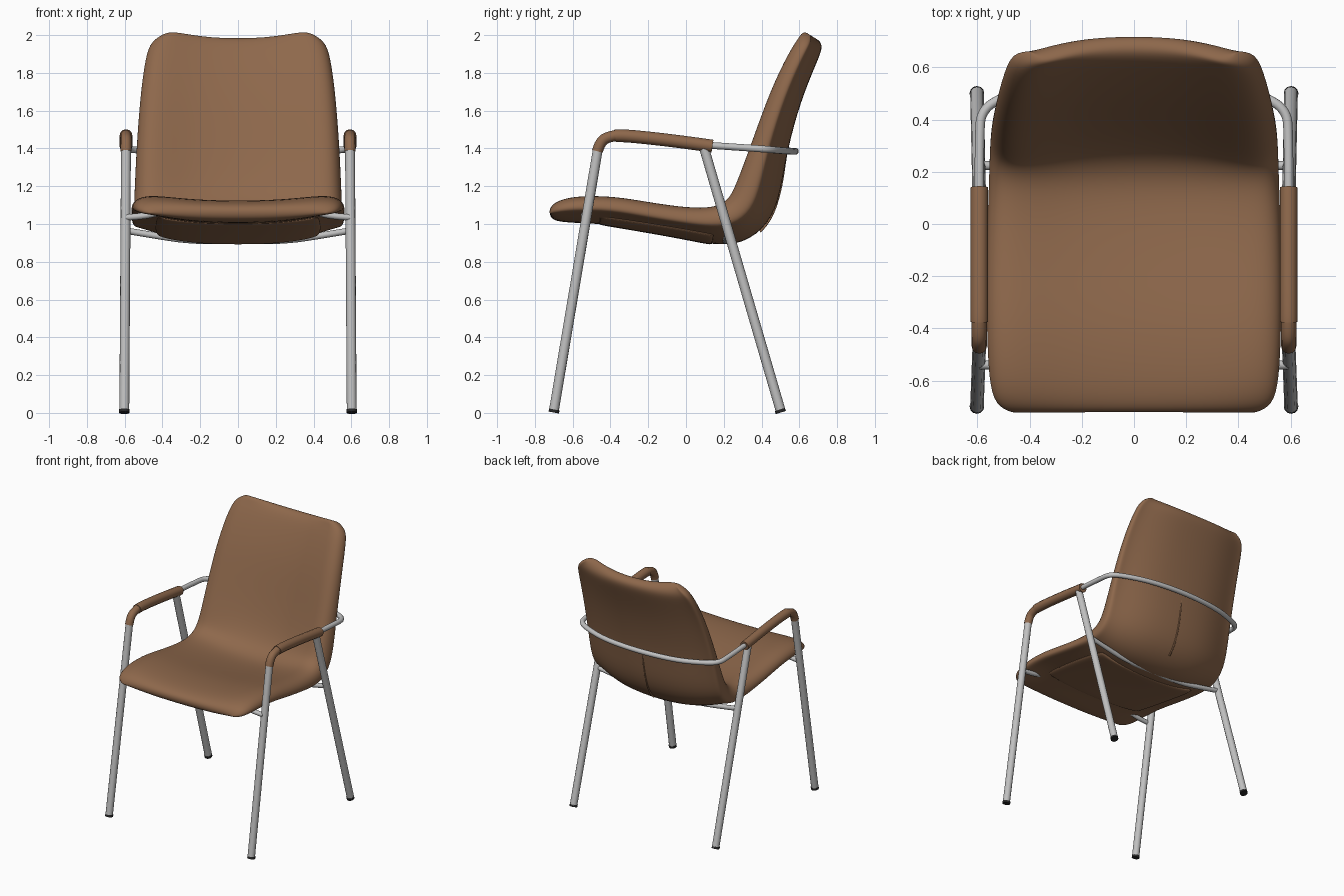
import bpy, bmesh, math
from mathutils import Vector

if "Cube" in bpy.data.objects:
    bpy.data.objects.remove(bpy.data.objects["Cube"])


def material(name, rgb):
    m = bpy.data.materials.new(name)
    m.use_nodes = True
    color = (*rgb, 1)
    m.diffuse_color = color
    bsdf = m.node_tree.nodes["Principled BSDF"]
    bsdf.inputs["Base Color"].default_value = color
    bsdf.inputs["Roughness"].default_value = 0.6
    return m


BROWN = material("brown leather", (0.27, 0.138, 0.071))
STEEL = material("grey steel", (0.53, 0.53, 0.53))
BLACK = material("black rubber", (0.02, 0.02, 0.02))


def activate(ob):
    bpy.ops.object.select_all(action='DESELECT')
    ob.select_set(True)
    bpy.context.view_layer.objects.active = ob


def padded_shell(name, stations, mat, droop, sides=28):
    """Sweep a rounded, curled section; each station is y, z, half width, half thickness, curl."""
    bm = bmesh.new()
    rings = []
    for i, (y, z, w, t, curl) in enumerate(stations):
        a = stations[max(i - 1, 0)]
        b = stations[min(i + 1, len(stations) - 1)]
        tangent = Vector((0, b[0] - a[0], b[1] - a[1])).normalized()
        normal = Vector((0, -tangent.z, tangent.y))
        ring = []
        for k in range(sides):
            ang = math.tau * k / sides
            c, s = math.cos(ang), math.sin(ang)
            u = math.copysign(abs(c) ** 0.8, c)
            v = math.copysign(abs(s) ** 0.65, s)
            # The curl rises towards the sides, rolls over at the edge, and is flatter underneath
            rise = curl * abs(u) ** 2.3 * (1 - droop * abs(u) ** 10) * (0.84 + 0.18 * v)
            ring.append(bm.verts.new(Vector((w * u, y, z)) + normal * (rise + t * v)))
        rings.append(ring)
    for r0, r1 in zip(rings, rings[1:]):
        for k in range(sides):
            n = (k + 1) % sides
            bm.faces.new((r0[k], r0[n], r1[n], r1[k]))
    # Close both ends with strips joining the upper and lower halves
    for ring in (rings[0], rings[-1]):
        for k in range(sides // 2):
            ids = dict.fromkeys((k, k + 1, sides - k - 1, (sides - k) % sides))
            bm.faces.new([ring[j] for j in ids])
    bmesh.ops.recalc_face_normals(bm, faces=bm.faces)
    me = bpy.data.meshes.new(name)
    bm.to_mesh(me)
    bm.free()
    me.materials.append(mat)
    ob = bpy.data.objects.new(name, me)
    bpy.context.collection.objects.link(ob)
    sub = ob.modifiers.new("smooth", 'SUBSURF')
    sub.levels = sub.render_levels = 2
    activate(ob)
    bpy.ops.object.shade_smooth()


def tube(name, points, radius, mat):
    """Round tube along a smoothed control path."""
    cu = bpy.data.curves.new(name, 'CURVE')
    cu.dimensions = '3D'
    cu.bevel_depth = radius
    cu.bevel_resolution = 4
    cu.use_fill_caps = True
    sp = cu.splines.new('NURBS')
    sp.points.add(len(points) - 1)
    for p, co in zip(sp.points, points):
        p.co = (*co, 1)
    sp.order_u = min(3, len(points))
    sp.use_endpoint_u = True
    sp.resolution_u = 8
    cu.materials.append(mat)
    ob = bpy.data.objects.new(name, cu)
    bpy.context.collection.objects.link(ob)
    activate(ob)
    bpy.ops.object.convert(target='MESH')
    bpy.ops.object.shade_smooth_by_angle(angle=math.radians(40))


# Upholstered seat and back in one shell
padded_shell("seat_shell", [
    (-0.722, 1.055, 0.47, 0.02, 0.01),
    (-0.695, 1.06, 0.535, 0.046, 0.04),
    (-0.60, 1.065, 0.56, 0.061, 0.072),
    (-0.40, 1.06, 0.568, 0.061, 0.084),
    (-0.20, 1.02, 0.568, 0.062, 0.09),
    (0.0, 0.985, 0.565, 0.064, 0.10),
    (0.14, 0.965, 0.56, 0.077, 0.12),
    (0.26, 0.98, 0.557, 0.10, 0.135),
    (0.362, 1.06, 0.554, 0.105, 0.14),
    (0.422, 1.20, 0.549, 0.09, 0.155),
    (0.47, 1.40, 0.54, 0.068, 0.14),
    (0.55, 1.67, 0.52, 0.062, 0.12),
    (0.638, 1.87, 0.492, 0.057, 0.11),
    (0.678, 1.945, 0.465, 0.05, 0.10),
    (0.698, 1.977, 0.39, 0.025, 0.13),
], BROWN, 0.6)

# Panel under the seat
padded_shell("underside_panel", [
    (-0.46, 1.005, 0.41, 0.008, 0.035),
    (-0.44, 1.002, 0.43, 0.011, 0.04),
    (-0.20, 0.963, 0.44, 0.011, 0.045),
    (0.0, 0.926, 0.44, 0.011, 0.05),
    (0.12, 0.902, 0.43, 0.011, 0.05),
    (0.14, 0.899, 0.41, 0.008, 0.05),
], BROWN, 0)

# Raised seam down the middle of the back
tube("back_seam", [(0, 0.392, 0.96), (0, 0.445, 1.01), (0, 0.501, 1.17),
                   (0, 0.531, 1.38), (0, 0.54, 1.43)], 0.006, BROWN)

# Legs, arms and feet on both sides
for side, s in (("right", -1), ("left", 1)):
    X = 0.593 * s
    FX = 0.602 * s
    tube("front_leg_" + side, [(FX, -0.70, 0.008), (X, -0.466, 1.40)], 0.026, STEEL)
    tube("rear_leg_" + side, [(FX, 0.502, 0.008), (X, 0.095, 1.405)], 0.026, STEEL)
    tube("arm_sleeve_" + side, [(X, -0.469, 1.385), (X, -0.458, 1.425), (X, -0.42, 1.462),
                                (X, -0.35, 1.472)], 0.029, BROWN)
    tube("arm_pad_" + side, [(X, -0.375, 1.467), (X, -0.34, 1.47), (X, -0.1, 1.445),
                             (X, 0.10, 1.418), (X, 0.14, 1.412)], 0.034, BROWN)
    for end, y, lean in (("front", -0.70, 0.003), ("rear", 0.502, -0.005)):
        tube(f"{end}_foot_{side}", [(FX, y, 0.002), (FX, y + lean, 0.018)], 0.028, BLACK)


def mirrored(half):
    """Complete a path that starts on the left and ends on the centre line."""
    return half + [(-x, y, z) for x, y, z in reversed(half[:-1])]


# Rail wrapping behind the back
tube("back_rail", mirrored([(0.593, 0.10, 1.418), (0.593, 0.34, 1.402), (0.585, 0.435, 1.395),
                            (0.50, 0.49, 1.39), (0.30, 0.56, 1.385),
                            (0, 0.585, 1.385)]), 0.018, STEEL)

# Cross bars carrying the seat
tube("front_crossbar", mirrored([(0.593, -0.54, 1.035), (0.50, -0.54, 1.04),
                                 (0.40, -0.54, 1.065), (0, -0.54, 1.065)]), 0.017, STEEL)
tube("rear_crossbar", mirrored([(0.593, 0.225, 0.965), (0.45, 0.22, 0.94),
                                (0.25, 0.21, 0.91), (0, 0.21, 0.91)]), 0.017, STEEL)
